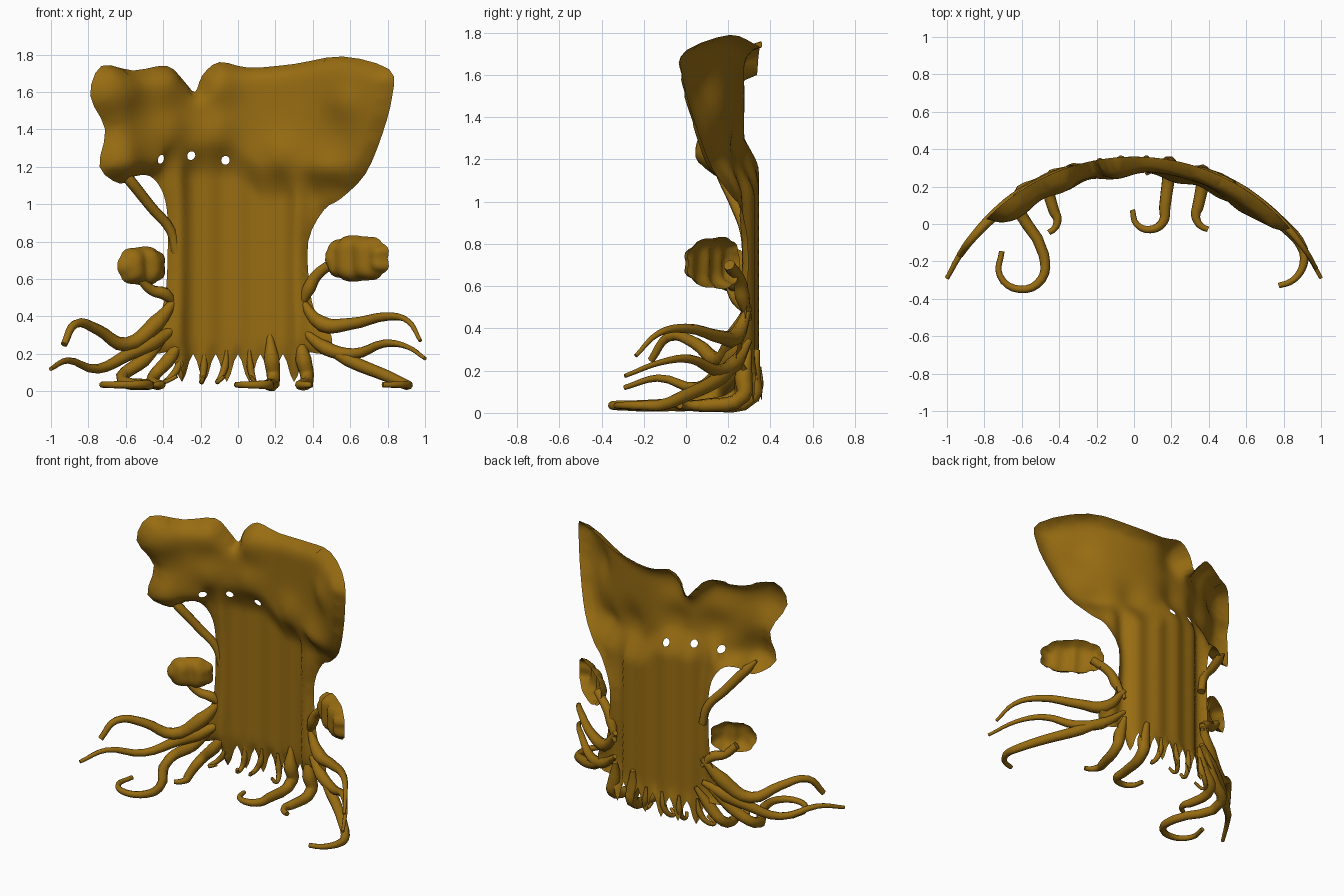
import bpy, math
from mathutils import Vector
from mathutils.geometry import delaunay_2d_cdt

if "Cube" in bpy.data.objects:
    bpy.data.objects.remove(bpy.data.objects["Cube"])

R = 1.1
mat = bpy.data.materials.new("mustard_bark")
mat.diffuse_color = (0.31, 0.15, 0.006, 1)
mat.use_nodes = True
mat.node_tree.nodes["Principled BSDF"].inputs["Base Color"].default_value = mat.diffuse_color


def arc(x):
    # the whole tree is wrapped on a vertical cylinder
    return 0.36 - R + math.sqrt(max(R * R - x * x, 0.01))


def step(a, b, t):
    t = min(max((t - a) / (b - a), 0), 1)
    return t * t * (3 - 2 * t)


def dome(d, w):
    return math.sqrt(1 - (1 - min(d / w, 1)) ** 2)


def smooth_loop(pts, n=3):
    out = []
    for i in range(len(pts)):
        a, b, c, d = (Vector(pts[(i + k) % len(pts)]) for k in (-1, 0, 1, 2))
        for j in range(n):
            t = j / n
            out.append(0.5 * (2 * b + (c - a) * t + (2 * a - 5 * b + 4 * c - d) * t * t
                              + (3 * b - a - 3 * c + d) * t ** 3))
    return out


def edge_dist(p, loop):
    # distance to the outline, negative outside
    best, inside = 9.0, False
    for i, b in enumerate(loop):
        a = loop[i - 1]
        ab = b - a
        t = min(max((p - a).dot(ab) / max(ab.dot(ab), 1e-9), 0), 1)
        best = min(best, (p - a - ab * t).length)
        if (a.y > p.y) != (b.y > p.y) and p.x < a.x + ab.x * (p.y - a.y) / ab.y:
            inside = not inside
    return best if inside else -best


def finish(ob):
    ob.data.materials.clear()
    ob.data.materials.append(mat)
    bpy.ops.object.select_all(action='DESELECT')
    ob.select_set(True)
    bpy.context.view_layer.objects.active = ob
    bpy.ops.object.shade_smooth_by_angle(angle=math.radians(60))


def relief(name, loop, depth, cell, holes=(), hr=0.021):
    # open-backed sheet: filled outline, pushed forward by depth(x, z, edge distance)
    n = len(loop)
    pts = list(loop)
    holes = [Vector(h) for h in holes]
    for h in holes:
        pts += [h + hr * Vector((math.cos(k * math.pi / 5), math.sin(k * math.pi / 5))) for k in range(10)]
    x0, x1 = min(p.x for p in loop), max(p.x for p in loop)
    z0, z1 = min(p.y for p in loop), max(p.y for p in loop)
    for i in range(int((x1 - x0) / cell) + 1):
        for j in range(int((z1 - z0) / cell) + 1):
            p = Vector((x0 + (i + 0.5 * (j % 2)) * cell, z0 + (j + 0.5) * cell))
            if edge_dist(p, loop) > cell * 0.45 and all((p - h).length > hr * 1.3 for h in holes):
                pts.append(p)
    v2, _, tris, *_ = delaunay_2d_cdt(pts, [], [list(range(n))], 1, 1e-5)
    tris = [t for t in tris if all(
        (sum((v2[i] for i in t), Vector((0, 0))) / 3 - h).length > hr * 0.93 for h in holes)]
    verts = []
    for p in v2:
        d = depth(p.x, p.y, max(edge_dist(p, loop), 0))
        y = arc(p.x)
        verts.append((p.x * (1 - d / R), y - d * (y - 0.36 + R) / R, p.y))
    me = bpy.data.meshes.new(name)
    me.from_pydata(verts, [], [list(t) for t in tris])
    me.update()
    ob = bpy.data.objects.new(name, me)
    bpy.context.collection.objects.link(ob)
    finish(ob)


def tube(name, pts, r0, r1):
    # tapered limb with a buried pointed start; (x, z) points lie on the arc, (x, y, z) are free
    cu = bpy.data.curves.new(name, 'CURVE')
    cu.dimensions = '3D'
    cu.bevel_depth, cu.bevel_resolution = 1, 2
    cu.use_fill_caps = True
    cu.resolution_u = 4
    s = cu.splines.new('BEZIER')
    s.bezier_points.add(len(pts) - 1)
    for i, (b, p) in enumerate(zip(s.bezier_points, pts)):
        r = r1 + (r0 - r1) * (1 - i / (len(pts) - 1)) ** 1.4
        if i == 0:
            r *= 0.3
        b.co = p if len(p) == 3 else (p[0], arc(p[0]) - r * 0.7, p[1])
        b.radius = r
        b.handle_left_type = b.handle_right_type = 'AUTO'
    ob = bpy.data.objects.new(name, cu)
    bpy.context.collection.objects.link(ob)
    bpy.ops.object.select_all(action='DESELECT')
    ob.select_set(True)
    bpy.context.view_layer.objects.active = ob
    bpy.ops.object.convert(target='MESH')
    finish(bpy.context.view_layer.objects.active)


# trunk and crown: mirrored flared trunk sides, lobed crown outline, toothed foot
side = [(.45, .2), (.5, .25), (.49, .32), (.42, .41), (.385, .54), (.375, .8)]
crown = [(-.38, .97), (-.41, 1.08), (-.47, 1.15), (-.55, 1.15), (-.63, 1.11), (-.74, 1.2), (-.71, 1.4),
         (-.79, 1.58), (-.73, 1.74), (-.56, 1.715), (-.38, 1.74), (-.29, 1.66), (-.23, 1.6), (-.19, 1.69),
         (-.1, 1.76), (.06, 1.73), (.3, 1.75), (.56, 1.79), (.81, 1.72), (.825, 1.58), (.77, 1.37),
         (.68, 1.16), (.55, 1.03), (.46, .97)]
foot = [(.36 - .06 * i, .05 if i % 2 else .2) for i in range(13)]
outline = [(-x, z) for x, z in side] + crown + side[::-1] + foot
lobes = [(-.66, 1.6), (-.65, 1.24), (-.42, 1.63), (-.4, 1.39), (-.12, 1.39), (-.1, 1.63),
         (.25, 1.27), (.5, 1.18), (.62, 1.55)]


def tree_depth(x, z, d):
    shift = 0.12 * step(-.5, -.4, x) * (1 - step(-.05, .15, x))
    k = step(1.02, 1.22, z - shift)
    bark = 0.018 + 0.006 * math.cos(x * 40) + 0.035 * math.exp(-((abs(x) - 0.34) / 0.05) ** 2)
    leaf = 0.08 + sum(0.035 * math.exp(-((x - a) ** 2 + (z - b) ** 2) / 0.012) for a, b in lobes)
    return dome(d, 0.1) * (bark * (1 - k) + leaf * k)


relief("trunk_and_crown", smooth_loop(outline), tree_depth, 0.028,
       [(-.44, 1.24), (-.265, 1.26), (-.07, 1.235)], 0.024)


# scalloped leaf clusters at the sides
def cluster(name, cx, cz, rx, rz, n):
    loop = []
    for i in range(48):
        a = -2 * math.pi * i / 48
        r = 0.93 + 0.07 * abs(math.sin(a * n / 2))
        c, s = math.cos(a), math.sin(a)
        loop.append(Vector((cx + rx * r * math.copysign(abs(c) ** 0.8, c),
                            cz + rz * r * math.copysign(abs(s) ** 0.8, s))))
    relief(name, loop, lambda x, z, d: dome(d, 0.07) *
           (0.055 + 0.02 * abs(math.sin((x - cx) * 32 + 2 * (z - cz)))), 0.018)


cluster("leaf_cluster_right", .64, .71, .172, .125, 9)
cluster("leaf_cluster_left", -.515, .67, .13, .105, 7)

# branch, stems and the side roots that follow the arc
tube("left_branch", [(-.64, 1.2), (-.58, 1.13), (-.46, .98), (-.36, .86), (-.33, .74)], .034, .026)
tube("stem_right", [(.33, .44), (.38, .55), (.42, .62), (.53, .7)], .042, .028)
tube("stem_left", [(-.33, .45), (-.39, .52), (-.46, .54), (-.53, .61)], .042, .025)
tube("root_left_upper", [(-.33, .5), (-.44, .36), (-.6, .25), (-.75, .33), (-.87, .36), (-.93, .25)], .06, .018)
tube("root_left_middle", [(-.33, .34), (-.46, .26), (-.58, .2), (-.75, .12), (-.91, .165), (-1, .12)], .06, .012)
tube("root_right_upper", [(.33, .5), (.45, .36), (.6, .36), (.8, .4), (.91, .375), (.975, .27)], .055, .01)
tube("root_right_middle", [(.33, .34), (.47, .23), (.62, .2), (.78, .255), (.9, .24), (1, .175)], .05, .01)


# roots that run down the arc and curl forward on the floor
def floor_root(name, xa, xb, r, cx, cy, rad, a0, a1):
    n = 5
    path = [(xa, .3), (xa + .5 * (xb - xa), .17), (xb, .08)]
    for i in range(n):
        a = math.radians(a0 + (a1 - a0) * i / (n - 1))
        path.append((cx + rad * math.cos(a), cy + rad * math.sin(a), .035))
    tube(name, path, r, .015)


floor_root("root_left_curl", -.38, -.62, .045, -.6, -.22, .13, 25, -215)
floor_root("root_left_short", -.29, -.45, .045, -.48, .02, .07, 40, -70)
floor_root("root_centre_curl", .17, .19, .052, .08, .06, .09, 20, -190)
floor_root("root_right_short", .33, .37, .05, .41, .05, .08, 150, 260)
floor_root("root_right_long", .37, .8, .042, .76, -.18, .15, 20, -85)

# little hooks on the toes at the foot of the trunk
for i in range(4):
    x = .06 - .12 * i
    dx = .02 * (-1) ** i - .015 * i
    y = arc(x)
    tube("small_root_%d" % (i + 1), [
        (x, y - .01, .22), (x + dx * .3, y - .012, .13), (x + dx, y - .03, .07),
        (x + dx * 1.4, y - .07, .05), (x + dx * .4, y - .09, .08)], .026, .01)
